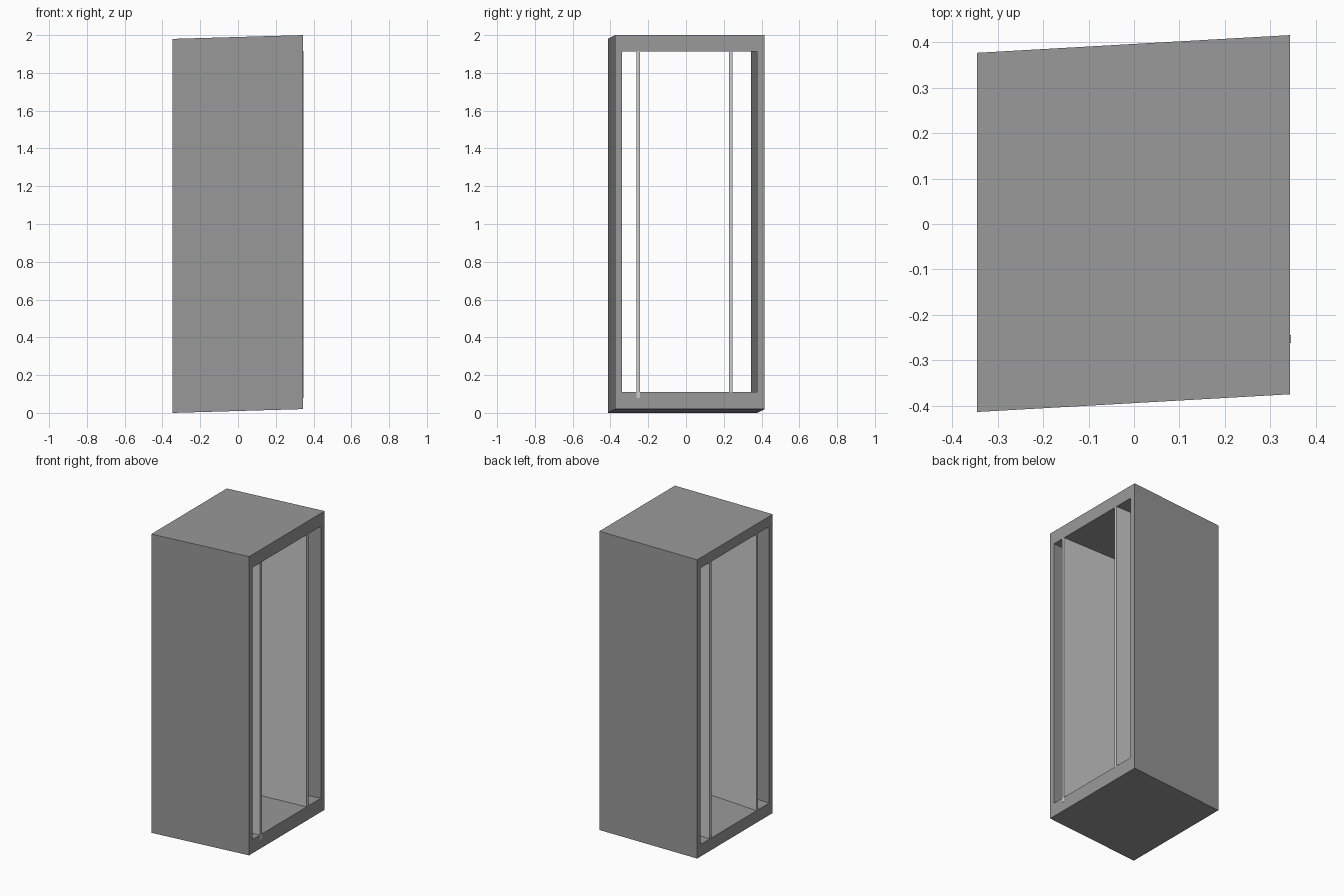
import bpy, bmesh

if "Cube" in bpy.data.objects:
    bpy.data.objects.remove(bpy.data.objects["Cube"])

XL, XR = -0.346, 0.344  # open ends of the case along x


def ring(bm, x, y0, y1, z0, z1):
    """Rectangle of four vertices in the plane at x."""
    return [bm.verts.new((x, y, z)) for y, z in ((y0, z0), (y1, z0), (y1, z1), (y0, z1))]


def finish(bm, name, colour=None):
    bmesh.ops.recalc_face_normals(bm, faces=bm.faces)
    me = bpy.data.meshes.new(name)
    bm.to_mesh(me)
    bm.free()
    ob = bpy.data.objects.new(name, me)
    bpy.context.collection.objects.link(ob)
    if colour:
        mat = bpy.data.materials.new(name + "_grey")
        mat.diffuse_color = colour
        mat.use_nodes = True
        mat.node_tree.nodes["Principled BSDF"].inputs["Base Color"].default_value = mat.diffuse_color
        me.materials.append(mat)
    return ob


def bridge(bm, a, b):
    for i in range(4):
        j = (i + 1) % 4
        bm.faces.new((a[i], a[j], b[j], b[i]))


# Slightly skewed dark case, open at both x ends
bm = bmesh.new()
outer_l = ring(bm, XL, -0.414, 0.377, 0.0, 1.98)
outer_r = ring(bm, XR, -0.375, 0.416, 0.02, 2.0)
inner_l = ring(bm, XL, -0.377, 0.343, 0.08, 1.912)
inner_r = ring(bm, XR, -0.34, 0.377, 0.111, 1.914)
for a, b in ((outer_l, outer_r), (inner_l, inner_r), (outer_l, inner_l), (outer_r, inner_r)):
    bridge(bm, a, b)
finish(bm, "case", (0.32, 0.32, 0.32, 1))

# Two thin upright dividers running through the depth
for name, y, x0, x1 in (("front_divider", -0.253, XL + 0.001, XR + 0.002),
                        ("back_divider", 0.237, XL + 0.001, XR - 0.001)):
    bm = bmesh.new()
    a = ring(bm, x0, y - 0.009, y + 0.009, 0.08, 1.915)
    b = ring(bm, x1, y - 0.009, y + 0.009, 0.08, 1.915)
    bridge(bm, a, b)
    bm.faces.new(a)
    bm.faces.new(b)
    finish(bm, name)
